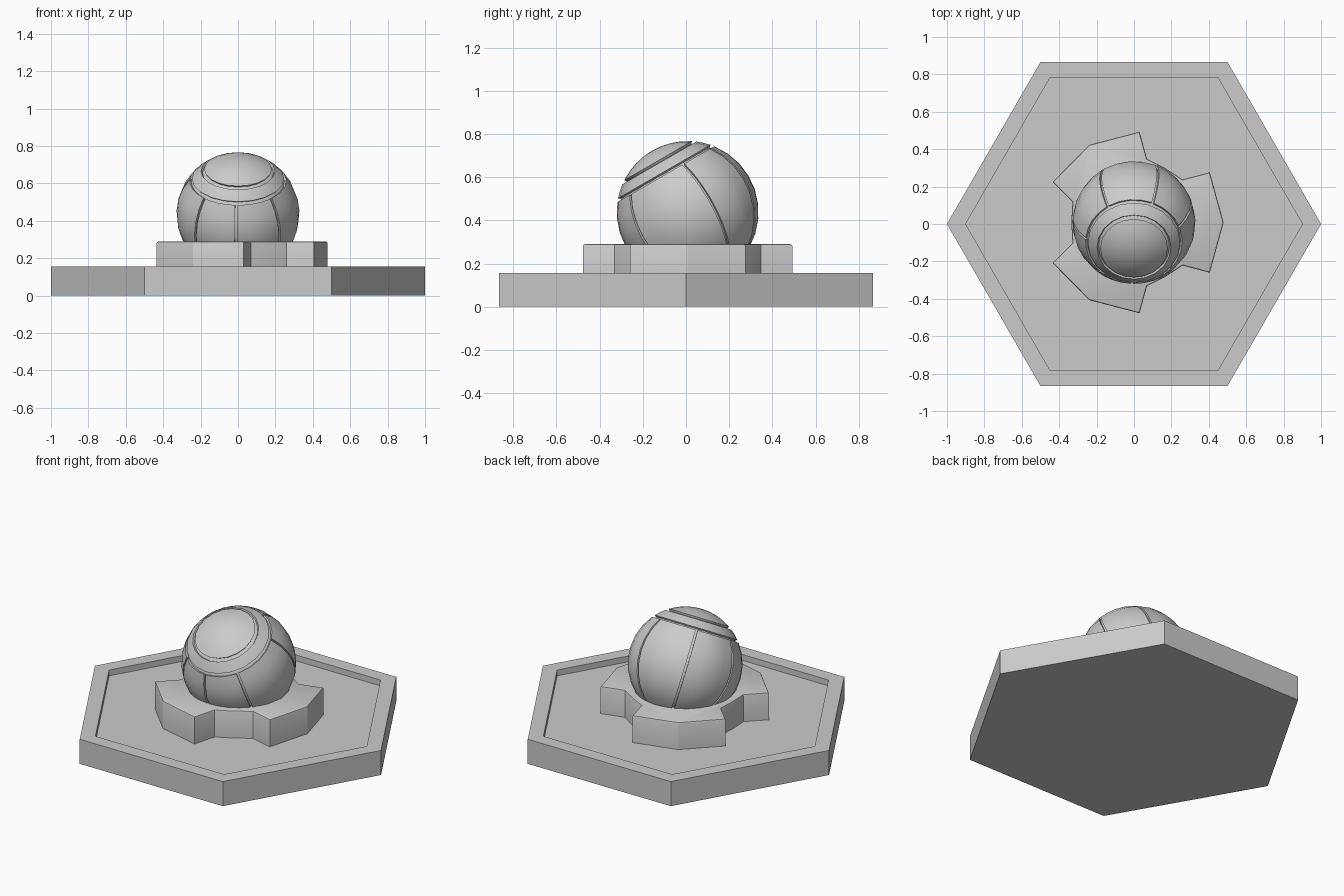
import bpy, bmesh
from math import sin, cos, radians, degrees, acos
from mathutils import Matrix

if "Cube" in bpy.data.objects:
    bpy.data.objects.remove(bpy.data.objects["Cube"])

R = 0.329
CORE = R - 0.013
TILT = Matrix.Translation((0, 0.008, 0.438)) @ Matrix.Rotation(radians(30), 4, 'X')


def finish(name, bm, smooth=None):
    me = bpy.data.meshes.new(name)
    bm.to_mesh(me)
    bm.free()
    ob = bpy.data.objects.new(name, me)
    bpy.context.collection.objects.link(ob)
    if smooth:
        bpy.ops.object.select_all(action='DESELECT')
        bpy.context.view_layer.objects.active = ob
        ob.select_set(True)
        bpy.ops.object.shade_smooth_by_angle(angle=radians(smooth))
    return ob


def polar(r, deg):
    return r * cos(radians(deg)), r * sin(radians(deg))


def prism(pts, z0, z1):
    bm = bmesh.new()
    low = [bm.verts.new((x, y, z0)) for x, y in pts]
    high = [bm.verts.new((x, y, z1)) for x, y in pts]
    bm.faces.new(low)
    top = bm.faces.new(high)
    for i in range(len(pts)):
        j = (i + 1) % len(pts)
        bm.faces.new((low[i], low[j], high[j], high[i]))
    bmesh.ops.recalc_face_normals(bm, faces=bm.faces)
    return bm, top


def shell(name, t0, t1, p0, p1, rows, cols, gap=0.0):
    """Piece of a sphere between polar angles t and azimuths p, with rim walls down to the core."""
    bm = bmesh.new()
    grid = []
    for i in range(rows + 1):
        t = radians(t0 + (t1 - t0) * i / rows)
        trim = gap / (R * max(sin(t), 0.1))
        a, b = radians(p0) + trim, radians(p1) - trim
        row = []
        for j in range(cols + 1):
            p = a + (b - a) * j / cols
            row.append(bm.verts.new((R * sin(t) * cos(p), R * sin(t) * sin(p), R * cos(t))))
        grid.append(row)
    for i in range(rows):
        for j in range(cols):
            bm.faces.new((grid[i][j], grid[i + 1][j], grid[i + 1][j + 1], grid[i][j + 1]))
    bmesh.ops.remove_doubles(bm, verts=bm.verts, dist=1e-5)
    # rim walls
    rim = [e for e in bm.edges if e.is_boundary]
    ext = bmesh.ops.extrude_edge_only(bm, edges=rim)
    for v in ext['geom']:
        if isinstance(v, bmesh.types.BMVert):
            v.co *= (CORE - 0.004) / R
    bmesh.ops.recalc_face_normals(bm, faces=bm.faces)
    outer = max(bm.faces, key=lambda f: f.calc_center_median().length)
    if outer.normal.dot(outer.calc_center_median()) < 0:
        bmesh.ops.reverse_faces(bm, faces=bm.faces)
    ob = finish(name, bm, 35)
    ob.matrix_world = TILT
    return ob


# hexagonal base plate with a raised rim around a recessed floor
bm, top = prism([polar(1, 60 * i) for i in range(6)], 0, 0.155)
bmesh.ops.inset_region(bm, faces=[top], thickness=0.0996)
ext = bmesh.ops.extrude_face_region(bm, geom=[top])
bmesh.ops.translate(bm, vec=(0, 0, -0.037),
                    verts=[v for v in ext['geom'] if isinstance(v, bmesh.types.BMVert)])
if top.is_valid:
    bmesh.ops.delete(bm, geom=[top], context='FACES_ONLY')
bmesh.ops.recalc_face_normals(bm, faces=bm.faces)
finish("base_plate", bm)

# three-lobed collar, standing on the recessed floor
lobe = [(0.347, -41.5), (0.486, -33.5), (0.479, 0), (0.486, 33.5), (0.347, 41.5), (0.335, 60)]
bm, top = prism([polar(r, a + 120 * k) for k in range(3) for r, a in lobe], 0.112, 0.29)
bmesh.ops.bevel(bm, geom=list(top.edges), offset=0.01, segments=2, profile=0.5, affect='EDGES')
collar = finish("collar", bm, 25)
collar.location.y = 0.008

# inner core of the ball, visible in the seams
bm = bmesh.new()
bmesh.ops.create_uvsphere(bm, u_segments=40, v_segments=24, radius=CORE)
finish("ball_core", bm, 35).matrix_world = TILT


def ang(h):
    return degrees(acos(h / R))


# cap and ring on the tilted axis
shell("ball_cap", 0, ang(0.275), 0, 360, 4, 20)
shell("ball_ring", ang(0.263), ang(0.217), 0, 360, 2, 20)

# side panels separated by seams
seams = [-134, -92, -47, 21, 67, 123, 176, 226]
for n, (a, b) in enumerate(zip(seams, seams[1:])):
    shell(f"ball_panel_{n + 1}", ang(0.203), 150, a, b, 8, 4, gap=0.006)
